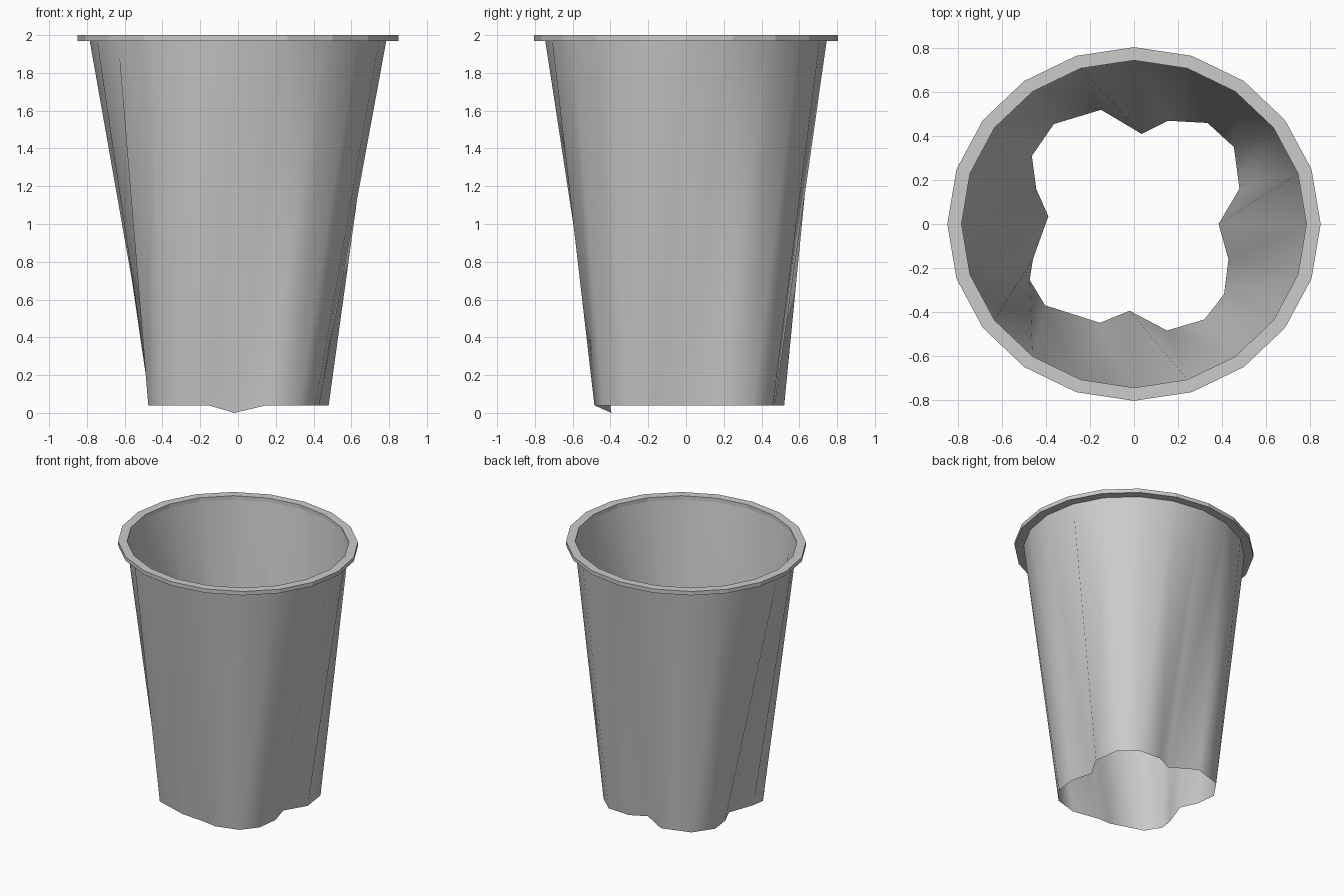
import bpy
import bmesh
from math import sin, cos, tau

if "Cube" in bpy.data.objects:
    bpy.data.objects.remove(bpy.data.objects["Cube"], do_unlink=True)

SIDES = 20
RIM_TOP, RIM_UNDER, BASE = 2.0, 1.97, 0.04

# Single plain material
grey = bpy.data.materials.new("light grey plastic")
grey.use_nodes = True
colour = (0.6, 0.6, 0.6, 1)
grey.diffuse_color = colour
grey.node_tree.nodes["Principled BSDF"].inputs["Base Color"].default_value = colour


def oval(rx, ry, z):
    """Ring of points, clockwise from the back."""
    angles = [tau * i / SIDES for i in range(SIDES)]
    return [(rx * sin(a), ry * cos(a), z) for a in angles]


def build(name, rings, smooth, diagonal=False):
    """Bridge each ring to the next one, optionally with split quads."""
    bm = bmesh.new()
    loops = [[bm.verts.new(p) for p in ring] for ring in rings]
    for low, high in zip(loops, loops[1:]):
        for i in range(SIDES):
            j = (i + 1) % SIDES
            if diagonal:
                bm.faces.new((high[i], high[j], low[j]))
                bm.faces.new((high[i], low[j], low[i]))
            else:
                bm.faces.new((high[i], high[j], low[j], low[i]))
    bmesh.ops.remove_doubles(bm, verts=bm.verts, dist=0.0001)
    for face in bm.faces:
        face.smooth = smooth
    mesh = bpy.data.meshes.new(name)
    bm.to_mesh(mesh)
    bm.free()
    mesh.materials.append(grey)
    obj = bpy.data.objects.new(name, mesh)
    bpy.context.collection.objects.link(obj)
    return obj


# Crumpled open bottom edge, clockwise from the back
outline = [
    (.035, .41), (.155, .47), (.335, .46), (.455, .35), (.48, .16),
    (.385, 0), (.43, -.16), (.41, -.32), (.32, -.435), (.15, -.485),
    (-.02, -.395), (-.155, -.45), (-.405, -.37), (-.475, -.255), (-.46, -.16),
    (-.39, .035), (-.445, .16), (-.465, .31), (-.365, .455), (-.15, .52),
]
bottom = [(x, y, BASE) for x, y in outline]

# The front dent dips to the ground
front = SIDES // 2
bottom[front] = (*outline[front], 0)

# Thin tapered wall
mouth = oval(.785, .745, RIM_UNDER)
build("cup_wall", [bottom, mouth], smooth=True, diagonal=True)

# Flat lip around the mouth
build("cup_rim", [
    mouth,
    oval(.85, .805, RIM_UNDER),
    oval(.85, .805, RIM_TOP),
    oval(.785, .745, RIM_TOP),
    mouth,
], smooth=False)
